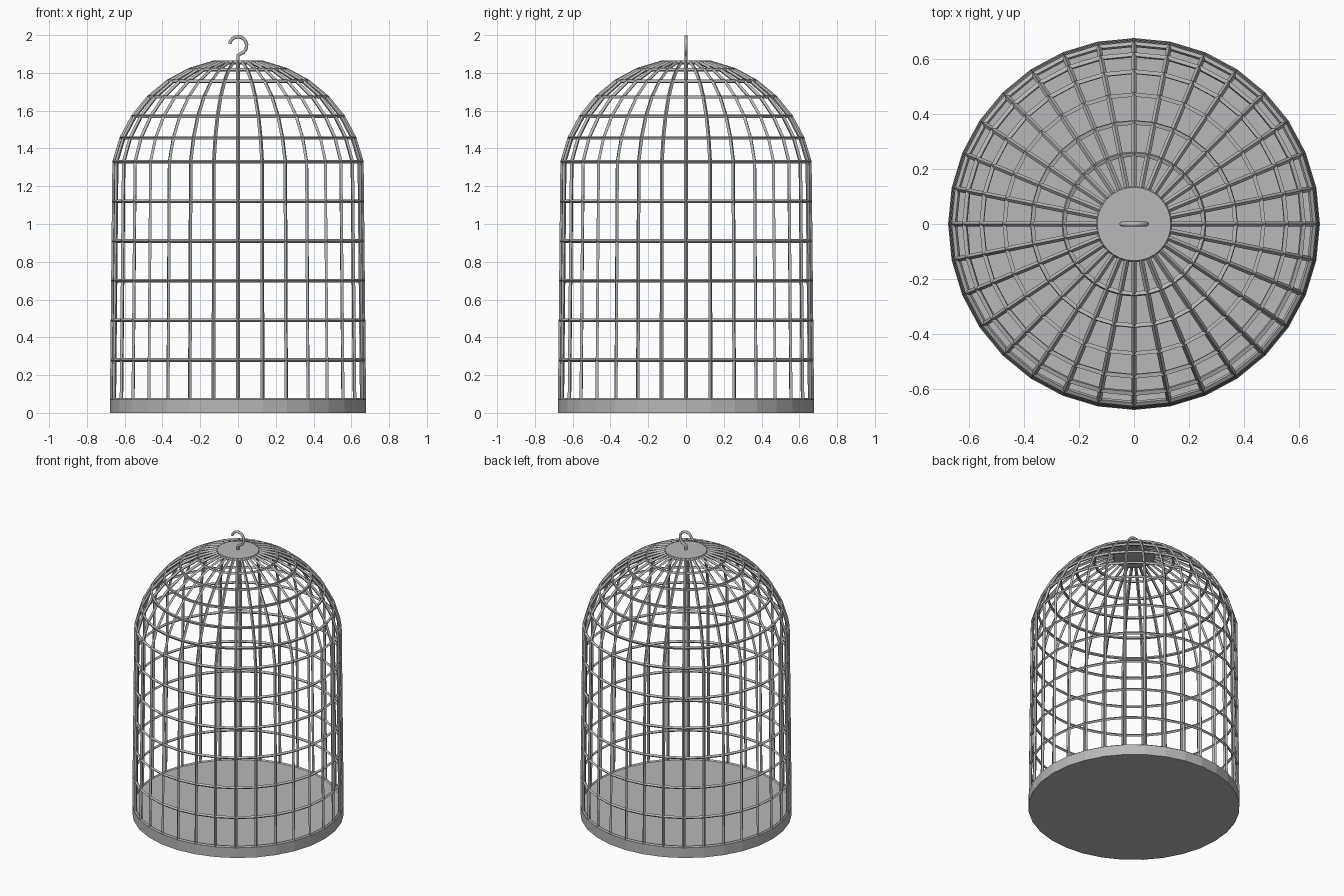
import bpy, bmesh, math

if "Cube" in bpy.data.objects:
    bpy.data.objects.remove(bpy.data.objects["Cube"])

SIDES = 32
R = 0.668
STEP = math.pi / 16

metal = bpy.data.materials.new("grey metal")
metal.diffuse_color = (0.48, 0.48, 0.48, 1)
metal.use_nodes = True
metal.node_tree.nodes["Principled BSDF"].inputs["Base Color"].default_value = metal.diffuse_color


def add_object(name, bm):
    bmesh.ops.recalc_face_normals(bm, faces=bm.faces)
    mesh = bpy.data.meshes.new(name)
    bm.to_mesh(mesh)
    bm.free()
    obj = bpy.data.objects.new(name, mesh)
    mesh.materials.append(metal)
    bpy.context.collection.objects.link(obj)
    return obj


def revolve(name, profile, capped):
    bm = bmesh.new()
    rings = []
    for r, z in profile:
        rings.append([bm.verts.new((r * math.cos(2 * math.pi * i / SIDES),
                                    r * math.sin(2 * math.pi * i / SIDES), z))
                      for i in range(SIDES)])
    for a, b in zip(rings, rings[1:]):
        for i in range(SIDES):
            j = (i + 1) % SIDES
            bm.faces.new((a[i], a[j], b[j], b[i]))
    if capped:
        bm.faces.new(rings[0])
        bm.faces.new(rings[-1])
    return add_object(name, bm)


# Solid floor
revolve("base", [(0.678, 0), (0.678, 0.072)], True)

# Wire cage: slightly tapered wall, then a round dome
r_top = R * math.sin(7 * STEP)
profile = [(R + (r_top - R) * k / 6, 0.07 + 0.21 * k) for k in range(6)]
profile += [(R * math.sin(k * STEP), 1.20 + R * math.cos(k * STEP))
            for k in range(7, 0, -1)]
cage = revolve("cage_bars", profile, False)
wire = cage.modifiers.new("wire", 'WIREFRAME')
wire.thickness = 0.02
wire.offset = 0
wire.use_boundary = True
wire.use_even_offset = True
wire.use_replace = True

# Plate closing the top of the dome
revolve("top_cap", [(0.134, 1.846), (0.134, 1.866)], True)

# Hanging hook
path = [(0, 1.855), (0, 1.893)]
path += [(0.046 * math.cos(math.radians(a)), 1.945 + 0.046 * math.sin(math.radians(a)))
         for a in range(-72, 175, 20)]
curve = bpy.data.curves.new("hook", 'CURVE')
curve.dimensions = '3D'
curve.bevel_depth = 0.009
curve.bevel_resolution = 2
curve.use_fill_caps = True
spline = curve.splines.new('POLY')
spline.points.add(len(path) - 1)
for p, (x, z) in zip(spline.points, path):
    p.co = (x, 0, z, 1)
curve.materials.append(metal)
hook = bpy.data.objects.new("hook", curve)
bpy.context.collection.objects.link(hook)
